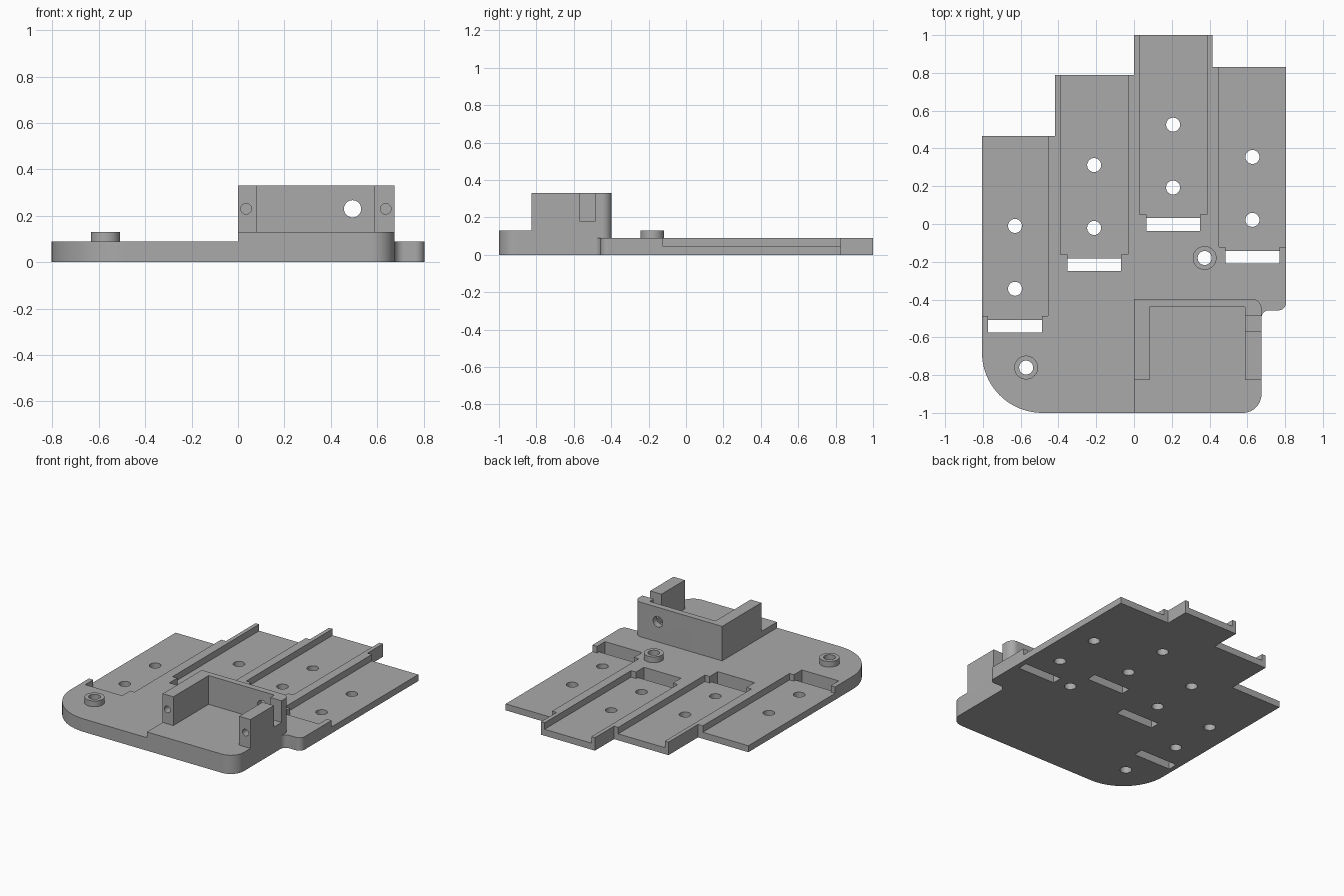
import bpy, math
from mathutils import Vector

if "Cube" in bpy.data.objects:
    bpy.data.objects.remove(bpy.data.objects["Cube"])

grey = bpy.data.materials.new("plain grey")
grey.diffuse_color = (0.4, 0.4, 0.4, 1)
grey.use_nodes = True
grey.node_tree.nodes["Principled BSDF"].inputs["Base Color"].default_value = grey.diffuse_color


def rounded(points, seg=20):
    """Outline from (x, y) or (x, y, fillet radius) corners at any angle."""
    out = []
    for i, p in enumerate(points):
        c = Vector(p[:2])
        if len(p) == 2:
            out.append(c)
            continue
        a = (Vector(points[i - 1][:2]) - c).normalized()
        b = (Vector(points[(i + 1) % len(points)][:2]) - c).normalized()
        centre = c + (a + b) * p[2]          # all corners are right angles
        for k in range(seg + 1):
            t = k / seg * math.pi / 2
            out.append(centre - (b * math.cos(t) + a * math.sin(t)) * p[2])
    return out


def prism(name, outline, z0, z1):
    n = len(outline)
    verts = [(p[0], p[1], z) for z in (z0, z1) for p in outline]
    faces = [tuple(reversed(range(n))), tuple(range(n, 2 * n))]
    faces += [(i, (i + 1) % n, (i + 1) % n + n, i + n) for i in range(n)]
    mesh = bpy.data.meshes.new(name)
    mesh.from_pydata(verts, [], faces)
    mesh.materials.append(grey)
    ob = bpy.data.objects.new(name, mesh)
    bpy.context.collection.objects.link(ob)
    return ob


def box(x0, x1, y0, y1, z0, z1):
    return prism("helper_box", [(x0, y0), (x1, y0), (x1, y1), (x0, y1)], z0, z1)


def rod(x, y, r, z0, z1, n=48):
    ring = [(x + r * math.cos(k * math.tau / n), y + r * math.sin(k * math.tau / n))
            for k in range(n)]
    return prism("helper_rod", ring, z0, z1)


def rod_y(x, z, r, y0, y1):
    ob = rod(0, 0, r, -y1, -y0)
    for v in ob.data.vertices:
        a, b, c = v.co
        v.co = (x + a, -c, z + b)
    return ob


def combine(target, other, op):
    m = target.modifiers.new(op, 'BOOLEAN')
    m.operation, m.object, m.solver = op, other, 'EXACT'
    bpy.context.view_layer.objects.active = target
    bpy.ops.object.modifier_apply(modifier=m.name)
    bpy.data.objects.remove(other)


# Stepped base plate with rounded front corners
plate = prism("base_plate", rounded([
    (-0.805, -1, 0.32), (0.675, -1, 0.1), (0.675, -0.457, 0.04), (0.805, -0.457, 0.04),
    (0.805, 0.83), (0.415, 0.83), (0.415, 1), (0, 1), (0, 0.79),
    (-0.418, 0.79), (-0.418, 0.465), (-0.805, 0.465)]), 0, 0.09)

# Four channels: (x0, x1, front y, slot centre x, upper hole y)
for x0, x1, y, cx, hole in [(-0.9, -0.455, -0.487, -0.63, -0.01),
                            (-0.39, -0.032, -0.162, -0.211, 0.312),
                            (0.028, 0.387, 0.051, 0.207, 0.526),
                            (0.449, 0.9, -0.122, 0.627, 0.355)]:
    channel = prism("helper_channel", [
        (cx - 0.142, y - 0.05), (cx + 0.142, y - 0.05), (cx + 0.142, y), (x1, y),
        (x1, 1.1), (x0, 1.1), (x0, y), (cx - 0.142, y)], 0.045, 0.2)
    combine(plate, channel, 'DIFFERENCE')
    combine(plate, box(cx - 0.142, cx + 0.142, y - 0.088, y - 0.02, -0.1, 0.2), 'DIFFERENCE')
    for hy in (hole, hole - 0.333):
        combine(plate, rod(cx, hy, 0.037, -0.1, 0.2), 'DIFFERENCE')

# Bracket block: floor pad, three walls, notch, bolt holes
bracket = prism("bracket", rounded([
    (0, -1), (0.675, -1, 0.1), (0.675, -0.397, 0.05), (0, -0.397)]), 0.09, 0.33)
combine(bracket, box(-0.1, 0.8, -1.1, -0.827, 0.13, 0.5), 'DIFFERENCE')
combine(bracket, box(0.082, 0.588, -0.9, -0.44, 0.13, 0.5), 'DIFFERENCE')
combine(bracket, box(0.588, 0.8, -0.57, -0.485, 0.18, 0.5), 'DIFFERENCE')
for x in (0.035, 0.637):
    combine(bracket, rod_y(x, 0.23, 0.023, -0.9, -0.63), 'DIFFERENCE')
combine(bracket, rod_y(0.494, 0.23, 0.037, -0.5, -0.3), 'DIFFERENCE')
combine(plate, bracket, 'UNION')

# Two ring bosses with through holes
for x, y in [(-0.571, -0.76), (0.374, -0.18)]:
    combine(plate, rod(x, y, 0.063, 0.05, 0.13), 'UNION')
    combine(plate, rod(x, y, 0.037, -0.1, 0.2), 'DIFFERENCE')

plate.select_set(True)
bpy.context.view_layer.objects.active = plate
bpy.ops.object.shade_smooth_by_angle(angle=math.radians(30))
